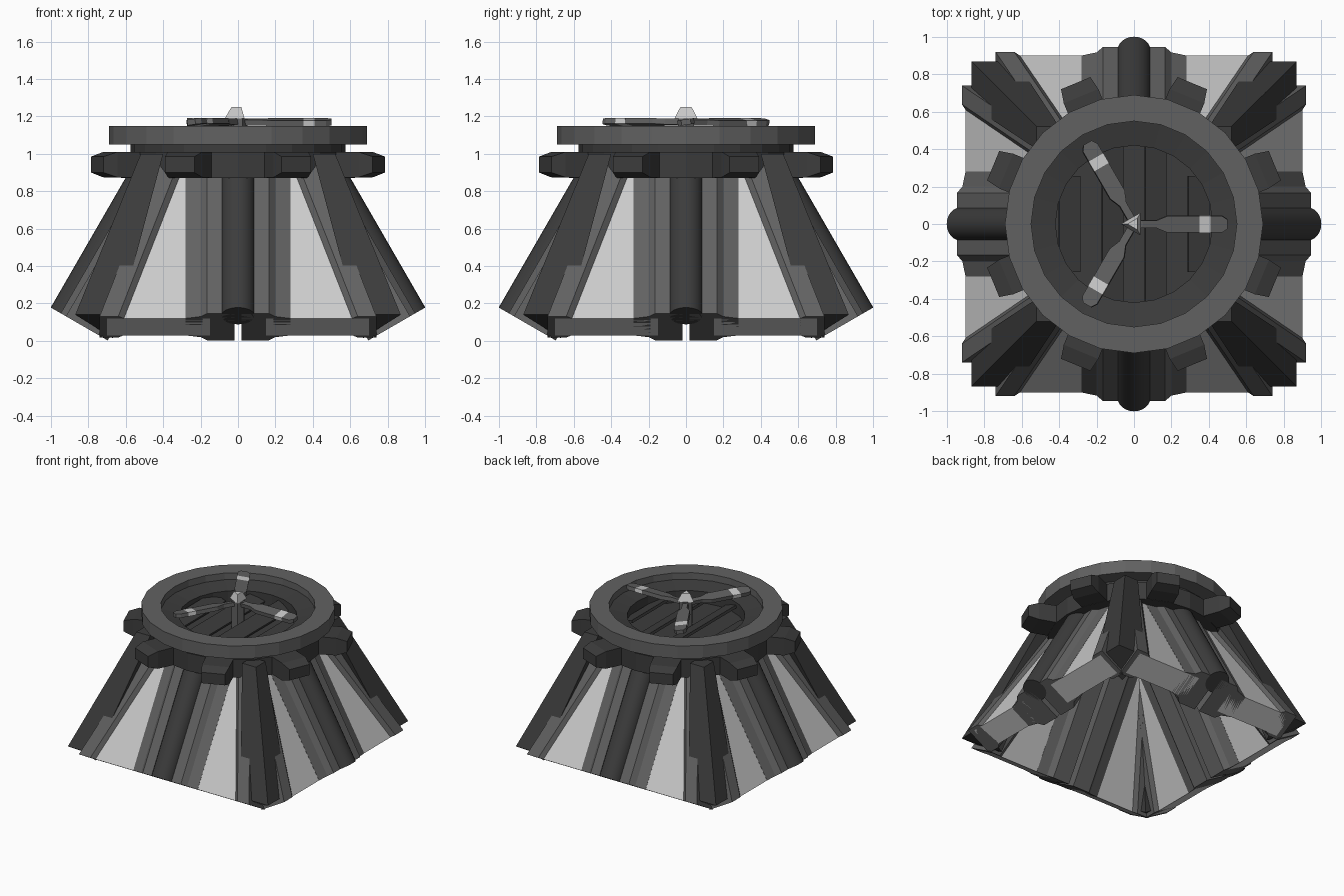
import bpy, bmesh, math
from mathutils import Matrix, Vector

if "Cube" in bpy.data.objects:
    bpy.data.objects.remove(bpy.data.objects["Cube"])


def material(name, v):
    m = bpy.data.materials.new(name)
    m.diffuse_color = (v, v, v, 1)
    m.use_nodes = True
    m.node_tree.nodes["Principled BSDF"].inputs["Base Color"].default_value = m.diffuse_color
    return m


DARK, GREY, LIGHT = material("dark", 0.045), material("grey", 0.12), material("light", 0.6)


def finish(name, bm, mat, mtx=Matrix()):
    bm.transform(mtx)
    bmesh.ops.recalc_face_normals(bm, faces=bm.faces)
    me = bpy.data.meshes.new(name)
    bm.to_mesh(me)
    bm.free()
    me.materials.append(mat)
    ob = bpy.data.objects.new(name, me)
    bpy.context.collection.objects.link(ob)
    return ob


def loft(name, lower, upper, mat, mtx=Matrix()):
    """Closed solid between two matching loops of points."""
    bm = bmesh.new()
    a = [bm.verts.new(p) for p in lower]
    b = [bm.verts.new(p) for p in upper]
    bm.faces.new(a)
    bm.faces.new(b)
    for i in range(len(a)):
        j = (i + 1) % len(a)
        bm.faces.new((a[i], a[j], b[j], b[i]))
    return finish(name, bm, mat, mtx)


def lathe(name, prof, mat, n=24, closed=True):
    """Revolve (r, z) points around z."""
    bm = bmesh.new()
    rings = [[bm.verts.new((r * math.cos(t), r * math.sin(t), z)) for r, z in prof]
             for t in (2 * math.pi * k / n for k in range(n))]
    m = len(prof)
    for k in range(n):
        a, b = rings[k], rings[(k + 1) % n]
        for i in range(m):
            j = (i + 1) % m
            bm.faces.new((a[i], a[j], b[j], b[i]))
    return finish(name, bm, mat)


def turn(deg):
    return Matrix.Rotation(math.radians(deg), 4, 'Z')


# Sloped frame of one side: local x = sideways, y = up the slope, z = outward
C, S = math.cos(math.radians(30)), 0.5
SLOPE = Matrix(((1, 0, 0, 0), (0, S, -C, -0.9), (0, C, S, 0.12), (0, 0, 0, 1)))
TOP, MID = 0.95, -0.09


def mirrored(prof):
    """Mirror an outer profile to the inner face of the wall."""
    return prof + [(x, 2 * MID - n) for x, n in reversed(prof)]


def slope_prism(name, prof, mat, mtx, taper=0.0):
    loft(name, [(x, 0, n) for x, n in prof],
         [(x - taper * TOP, TOP, n) for x, n in prof], mat, mtx)


for k in range(4):
    base = turn(90 * k) @ SLOPE
    for sx in (1, -1):
        m = base @ Matrix.Diagonal((sx, 1, 1, 1))
        # light wall panel
        loft("wall_panel", [(x, 0, n) for x, n in mirrored([(0.15, 0), (0.7, 0)])],
             [(x, TOP, n) for x, n in mirrored([(0.15, 0), (0.36, 0)])], LIGHT, m)
        # raised strip beside the corner rib
        slope_prism("edge_strip", mirrored([(0.61, 0), (0.64, 0.023), (0.74, 0.023)]), GREY, m, 0.34)
        # centre pillar half and its bevelled flank
        slope_prism("pillar", mirrored([(0.02, 0.055), (0.165, 0.055), (0.2, 0.02)]), GREY, m)
        slope_prism("pillar_flank", mirrored([(0.19, 0.02), (0.2, 0.02), (0.28, 0.001)]), GREY, m)
    # round pipe down the pillar
    circ = [(0.09 * math.cos(t), 0.027 + 0.09 * math.sin(t))
            for t in (2 * math.pi * i / 24 for i in range(24))]
    pipe = loft("pipe", [(x, 0, n) for x, n in circ], [(x, TOP, n) for x, n in circ], DARK, base)
    for p in pipe.data.polygons:
        p.use_smooth = len(p.vertices) == 4
    # tapered corner rib
    loft("corner_rib",
         [(0.87, 0.87, 0.14), (0.63, 0.87, 0.14), (0.67, 0.67, 0.015), (0.87, 0.63, 0.14)],
         [(0.52, 0.52, 1.0), (0.40, 0.52, 1.0), (0.40, 0.40, 1.0), (0.52, 0.40, 1.0)],
         DARK, turn(90 * k))

# collar with eight chamfered teeth
lathe("collar", [(0.44, 0.87), (0.62, 0.87), (0.62, 1.01), (0.44, 1.01)], DARK)
for k in range(8):
    def tooth(r, w, z0, z1):
        return [(r, -w, z0), (r, w, z0), (r, w, z1), (r, -w, z1)]
    m = turn(22.5 + 45 * k)
    loft("collar_tooth", tooth(0.55, 0.1, 0.87, 1.01), tooth(0.74, 0.1, 0.875, 1.01), DARK, m)
    loft("tooth_tip", tooth(0.74, 0.1, 0.875, 1.01), tooth(0.815, 0.085, 0.9, 0.985), DARK, m)

# neck and top ring
lathe("neck", [(0.42, 1.0), (0.575, 1.0), (0.575, 1.06), (0.42, 1.06)], DARK)
lathe("top_ring", [(0.53, 1.05), (0.69, 1.05), (0.69, 1.15), (0.55, 1.15), (0.55, 1.09)], GREY)
lathe("inner_ledge", [(0.42, 0.96), (0.45, 0.96), (0.56, 1.05), (0.56, 1.1), (0.42, 1.07)], DARK)

# floor and slats under the fan
bm = bmesh.new()
bmesh.ops.create_cone(bm, cap_ends=True, segments=24, radius1=0.45, radius2=0.45, depth=0.02)
finish("vent_floor", bm, DARK, Matrix.Translation((0, 0, 0.97)))
for x in (-0.345, -0.115, 0.115, 0.345):
    h = math.sqrt(0.43 ** 2 - x * x)
    bm = bmesh.new()
    bmesh.ops.create_cube(bm, size=1)
    finish("vent_slat", bm, DARK, Matrix.Translation((x, 0, 1.02)) @ Matrix.Rotation(0.35, 4, 'Y')
           @ Matrix.Diagonal((0.12, 2 * h, 0.02, 1)))

# three fan blades with a light band near the tip
ROOT = [(0, 0.02), (0.12, 0.02), (0.18, 0.045), (0.35, 0.045)]
BAND = [(0.35, 0.046), (0.41, 0.046)]
TIP = [(0.41, 0.045), (0.47, 0.045), (0.5, 0.025)]
for k in range(3):
    m = turn(120 * k) @ Matrix.Translation((0, 0, 1.17)) @ Matrix.Rotation(0.15, 4, 'X')
    for name, half, mat in (("blade", ROOT, GREY), ("blade_band", BAND, LIGHT), ("blade_tip", TIP, GREY)):
        o = half + [(x, -y) for x, y in reversed(half)]
        loft(name, [(x, y, -0.015) for x, y in o], [(x, y, 0.015) for x, y in o], mat, m)

# hub shaft and three-sided nose
for name, r1, r2, z0, z1, mat, n in (("hub_shaft", 0.05, 0.05, 0.97, 1.19, GREY, 6),
                                     ("hub_nose", 0.07, 0.035, 1.19, 1.25, LIGHT, 3)):
    bm = bmesh.new()
    bmesh.ops.create_cone(bm, cap_ends=True, segments=n, radius1=r1, radius2=r2, depth=z1 - z0)
    finish(name, bm, mat, Matrix.Translation((0, 0, (z0 + z1) / 2)) @ turn(90))
